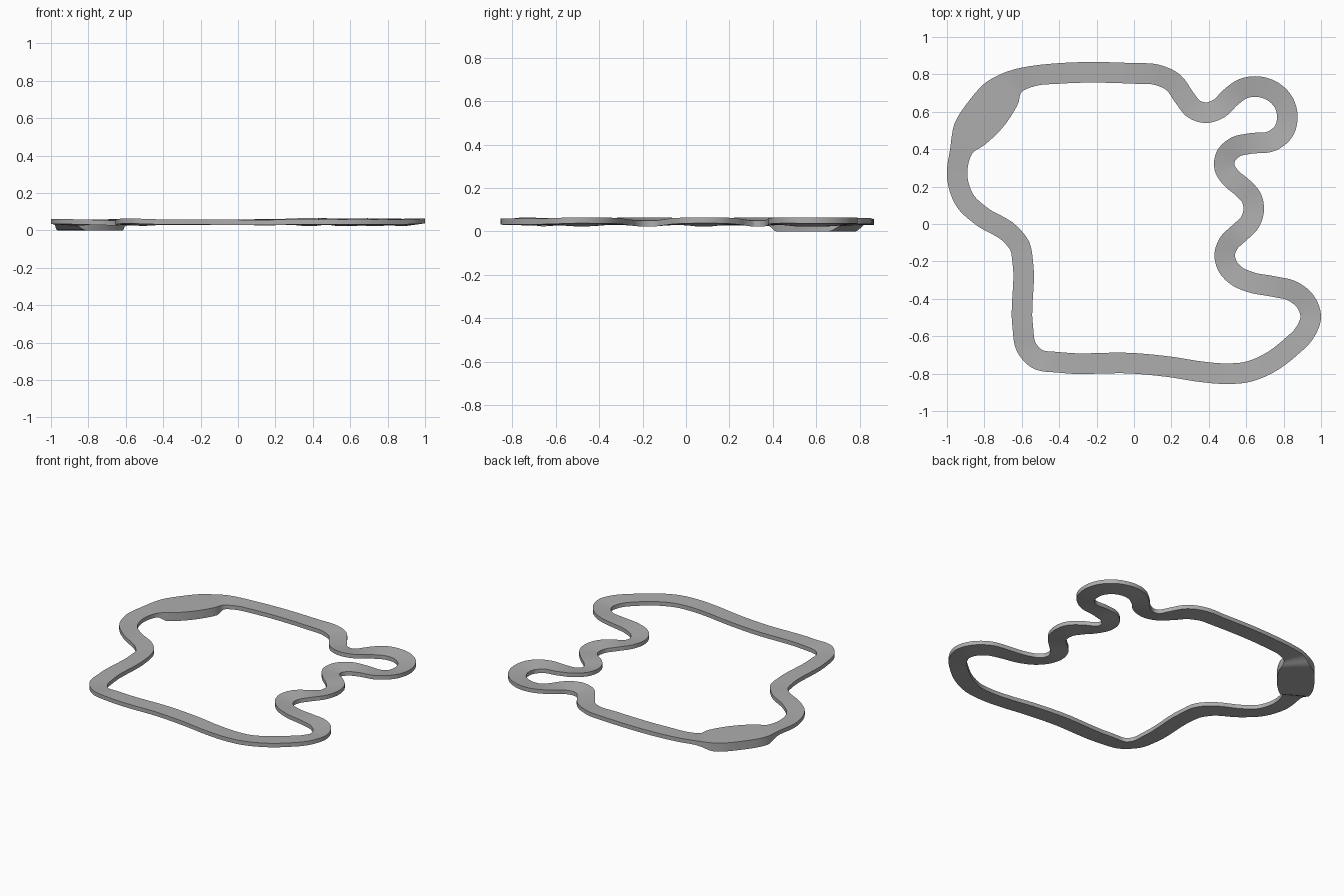
import bpy, bmesh
from mathutils import Vector

if "Cube" in bpy.data.objects:
    bpy.data.objects.remove(bpy.data.objects["Cube"])

# Track centre line seen from above, clockwise; optional third value is the width
WIDTH = 0.11
PATH = [(-.40, .805), (0, .805), (.12, .798), (.21, .757), (.27, .675), (.32, .615),
        (.385, .595), (.45, .615), (.52, .68), (.58, .722), (.65, .735), (.74, .71),
        (.80, .65), (.82, .57), (.80, .495), (.74, .445), (.62, .43), (.54, .41),
        (.49, .36), (.485, .30), (.52, .245), (.58, .195), (.63, .135), (.64, .075),
        (.62, .01), (.56, -.05), (.505, -.105), (.485, -.165), (.50, -.225),
        (.545, -.275), (.62, -.31), (.75, -.335), (.85, -.36), (.92, -.42),
        (.945, -.50), (.92, -.57), (.83, -.665), (.72, -.745), (.61, -.79),
        (.48, -.80), (.36, -.79), (.20, -.765), (0, -.745), (-.40, -.74),
        (-.52, -.72), (-.575, -.66), (-.595, -.55), (-.595, -.20), (-.61, -.12),
        (-.66, -.055), (-.82, .045), (-.90, .12), (-.945, .25), (-.925, .39, .12),
        (-.875, .485, .20), (-.79, .59, .23), (-.71, .69, .21), (-.627, .765, .128),
        (-.545, .79)]
TOP, BOTTOM, STEPS = 0.057, 0.030, 6


def smooth_loop(points):
    """Closed spline through the points, with tangents scaled by spacing."""
    pts = [Vector((p[0], p[1], p[2] if len(p) > 2 else WIDTH)) for p in points]
    n = len(pts)
    gap = [(pts[(i + 1) % n] - pts[i]).length for i in range(n)]
    slope = [(pts[(i + 1) % n] - pts[i]) / gap[i] for i in range(n)]
    tan = [(slope[i - 1] * gap[i] + slope[i] * gap[i - 1]) / (gap[i] + gap[i - 1])
           for i in range(n)]
    out = []
    for i in range(n):
        j = (i + 1) % n
        for s in range(STEPS):
            t = s / STEPS
            out.append(pts[i] * (2*t**3 - 3*t**2 + 1) + pts[j] * (3*t**2 - 2*t**3)
                       + tan[i] * gap[i] * (t**3 - 2*t**2 + t)
                       + tan[j] * gap[i] * (t**3 - t**2))
    return out


line = smooth_loop(PATH)
n = len(line)
flat = [Vector((p.x, p.y)) for p in line]
direction = [(flat[(i + 1) % n] - flat[i - 1]).normalized() for i in range(n)]

# Banking: the outside of every bend is slightly raised
bank = []
for i in range(n):
    a, b = direction[i - 4], direction[(i + 4) % n]
    dist = sum((flat[(i + k + 1) % n] - flat[(i + k) % n]).length for k in range(-4, 4))
    bank.append(max(-1, min(1, -(a.x * b.y - a.y * b.x) / dist / 7)) * 0.008)
for _ in range(8):
    bank = [(bank[i - 1] + bank[i] + bank[(i + 1) % n]) / 3 for i in range(n)]

# Track slab: one rectangular section per point, deeper where the road widens
bm = bmesh.new()
rings = []
for i, p in enumerate(line):
    side = Vector((-direction[i].y, direction[i].x)) * p.z / 2
    t = max(0, min(1, (p.z - WIDTH - .005) / .07))
    t = t * t * (3 - 2 * t)
    low, tilt = BOTTOM * (1 - t), bank[i] * (1 - t)
    ring = []
    for sign, z in ((1, TOP), (-1, TOP), (-1, low), (1, low)):
        q = flat[i] + side * sign
        ring.append(bm.verts.new((q.x, q.y, z + sign * tilt)))
    rings.append(ring)
for i in range(n):
    a, b = rings[i], rings[(i + 1) % n]
    for k in range(4):
        m = (k + 1) % 4
        bm.faces.new((a[k], a[m], b[m], b[k]))
bmesh.ops.recalc_face_normals(bm, faces=bm.faces)
mesh = bpy.data.meshes.new("track_road")
bm.to_mesh(mesh)
bm.free()

grey = bpy.data.materials.new("road_grey")
grey.diffuse_color = (0.42, 0.42, 0.42, 1)
grey.use_nodes = True
grey.node_tree.nodes["Principled BSDF"].inputs["Base Color"].default_value = grey.diffuse_color
mesh.materials.append(grey)
road = bpy.data.objects.new("track_road", mesh)
bpy.context.collection.objects.link(road)
bpy.context.view_layer.objects.active = road
road.select_set(True)
bpy.ops.object.shade_smooth_by_angle(angle=0.6)
